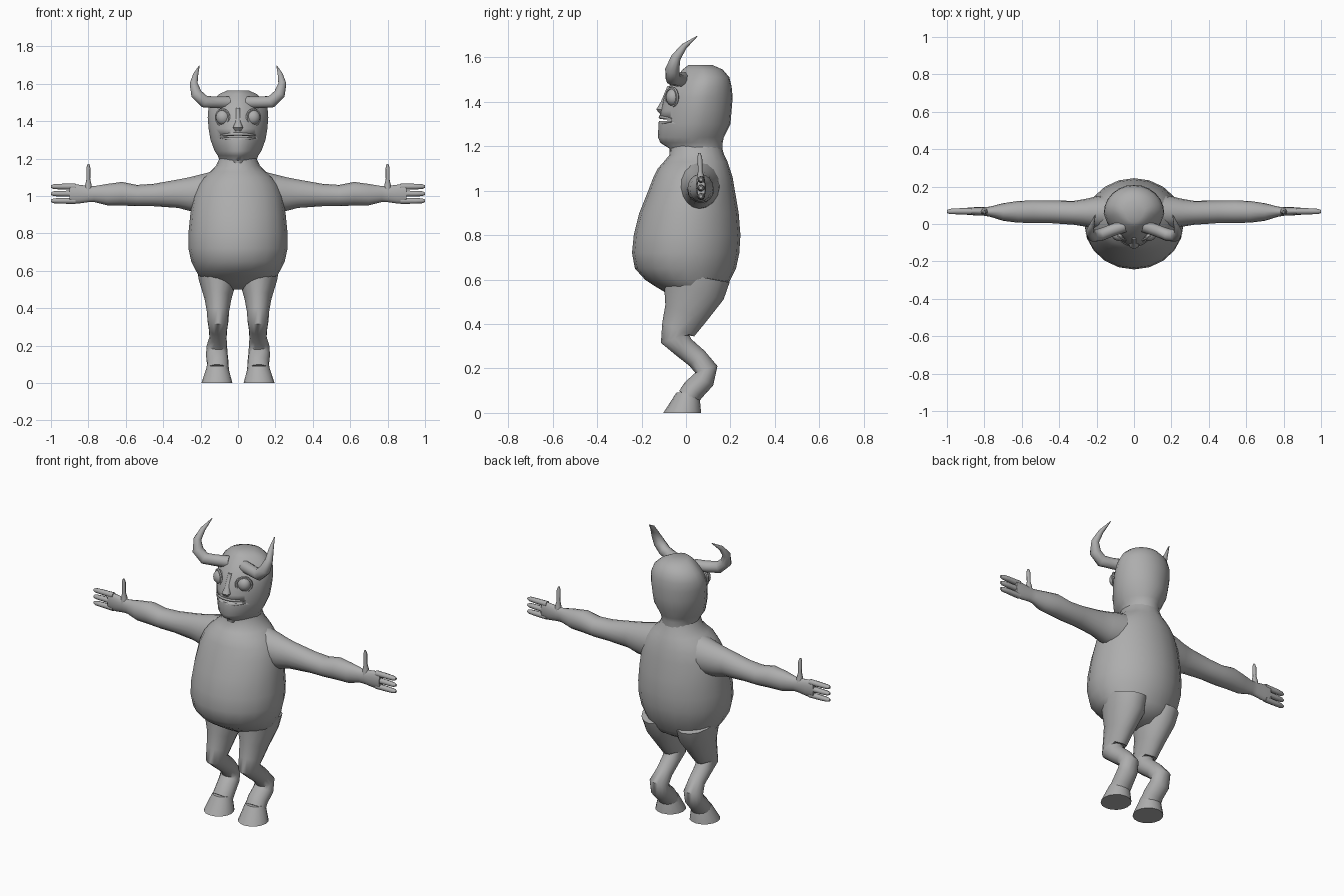
import bpy, bmesh
from math import sin, cos, tau, radians
from mathutils import Vector

if "Cube" in bpy.data.objects:
    bpy.data.objects.remove(bpy.data.objects["Cube"])

grey = bpy.data.materials.new("clay_grey")
grey.use_nodes = True
colour = (0.42, 0.42, 0.42, 1)
grey.diffuse_color = colour
grey.node_tree.nodes["Principled BSDF"].inputs["Base Color"].default_value = colour

X, Y, Z = Vector((1, 0, 0)), Vector((0, 1, 0)), Vector((0, 0, 1))


def finish(ob, name, angle=50):
    ob.name = name
    ob.data.materials.append(grey)
    bpy.ops.object.select_all(action='DESELECT')
    ob.select_set(True)
    bpy.context.view_layer.objects.active = ob
    bpy.ops.object.shade_smooth_by_angle(angle=radians(angle))
    return ob


def loft(name, rings, across, normal=None, sides=16, taper=0, angle=50):
    """Skin rings (x, y, z, radius across, other radius); rings face the path unless normal is set."""
    bm = bmesh.new()
    centres = [Vector(r[:3]) for r in rings]
    loops = []
    for i, ring in enumerate(rings):
        n = normal or (centres[min(i + 1, len(rings) - 1)] - centres[max(i - 1, 0)]).normalized()
        u = (across - n * across.dot(n)).normalized()
        v = n.cross(u)
        loop = []
        for k in range(sides):
            c, s = cos(tau * k / sides), sin(tau * k / sides)
            pos = centres[i] + u * ring[3] * c * (1 + taper * min(0, s)) + v * ring[4] * s
            loop.append(bm.verts.new(pos))
        loops.append(loop)
    for low, high in zip(loops, loops[1:]):
        for k in range(sides):
            j = (k + 1) % sides
            bm.faces.new((low[k], low[j], high[j], high[k]))
    bm.faces.new(loops[0][::-1])
    bm.faces.new(loops[-1])
    bmesh.ops.recalc_face_normals(bm, faces=bm.faces)
    mesh = bpy.data.meshes.new(name)
    bm.to_mesh(mesh)
    bm.free()
    ob = bpy.data.objects.new(name, mesh)
    bpy.context.collection.objects.link(ob)
    return finish(ob, name, angle)


def flip(rings, side):
    return [(r[0] * side, *r[1:]) for r in rings]


def tube(rows):
    return [(*r, r[-1]) for r in rows]


# Torso: height, front, back, half width
torso = [(.5, -.02, .1, .08), (.54, -.09, .165, .17), (.57, -.14, .185, .208), (.6, -.185, .2, .225),
         (.65, -.23, .225, .25), (.72, -.243, .24, .265), (.8, -.235, .245, .265),
         (.9, -.21, .237, .255), (1, -.17, .22, .24), (1.06, -.147, .21, .215),
         (1.1, -.127, .197, .185), (1.13, -.1, .187, .15), (1.16, -.075, .172, .118), (1.2, -.07, .16, .1)]
loft("torso", [(0, (f + b) / 2, z, w, (b - f) / 2) for z, f, b, w in torso], X, Z, 20)

# Head with a narrowed face
skull = [(1.15, .045, .1, .115), (1.19, .045, .1, .12), (1.215, .025, .108, .14), (1.24, .022, .125, .148),
         (1.3, .038, .147, .162), (1.36, .045, .157, .16), (1.42, .055, .162, .155), (1.47, .065, .158, .14),
         (1.51, .075, .138, .12), (1.545, .075, .1, .09), (1.565, .065, .055, .055)]
head = loft("head", [(0, y, z, a, b) for z, y, a, b in skull], X, Z, 24, .25)

# Mouth slit
bpy.ops.mesh.primitive_cube_add(size=1, location=(0, -.13, 1.319))
cutter = bpy.context.object
cutter.scale = (.19, .13, .011)
finish(cutter, "mouth_cutter")
cutter.hide_render = True
cutter.hide_set(True)
cut = head.modifiers.new("mouth", 'BOOLEAN')
cut.operation = 'DIFFERENCE'
cut.object = cutter

# Lips
for name, z, bow in (("upper_lip", 1.331, -.008), ("lower_lip", 1.304, .008)):
    path = []
    for i in range(-4, 5):
        t = i / 4
        path.append((.095 * t, -.114 + .05 * t * t, z + bow * t * t, .009 - .005 * t * t))
    loft(name, tube(path), Y, sides=8)

# Nose
loft("nose", [(0, -.07, 1.47, .012, .014), (0, -.095, 1.4, .015, .018),
              (0, -.11, 1.365, .027, .024), (0, -.105, 1.348, .02, .014)], X, Z, 8)

arm = [(.1, .06, 1.02, .1, .12), (.2, .06, 1.015, .088, .1), (.26, .06, 1.01, .074, .09),
       (.32, .06, 1.012, .064, .076), (.45, .065, 1.005, .06, .06), (.54, .066, 1.002, .06, .057),
       (.62, .065, 1.012, .058, .063), (.7, .064, 1.007, .047, .057), (.77, .066, 1.01, .027, .042),
       (.8, .067, 1.01, .023, .043), (.85, .068, 1.01, .022, .05), (.9, .068, 1.012, .018, .052)]
leg = [(.11, .05, .62, .11, .15), (.107, .035, .55, .102, .14), (.107, 0, .45, .072, .1),
       (.107, -.035, .375, .058, .078), (.107, -.05, .335, .057, .066), (.107, -.01, .295, .05, .05),
       (.107, .05, .245, .046, .048), (.113, .092, .195, .055, .052), (.113, .08, .15, .058, .05),
       (.108, .035, .105, .058, .052), (.109, .01, .07, .06, .05)]
hoof = [(.109, .007, .092, .054, .05), (.11, .004, .076, .06, .057), (.113, -.017, 0, .083, .085)]
horn = [(.05, -.01, 1.5, .034), (.12, -.035, 1.5, .032), (.18, -.058, 1.505, .034), (.222, -.062, 1.545, .032),
        (.237, -.045, 1.6, .022), (.226, -.008, 1.65, .014), (.207, .05, 1.695, .002)]
thumb = [(.8, .066, 1.02, .022), (.8, .066, 1.06, .017), (.8, .064, 1.09, .01),
         (.8, .062, 1.15, .011), (.8, .06, 1.17, .005)]

for label, side in (("left", 1), ("right", -1)):
    # Limbs and horns
    loft(label + "_arm", flip(arm, side), Y, X)
    loft(label + "_leg", flip(leg, side), X)
    loft(label + "_hoof", flip(hoof, side), X, Z)
    loft(label + "_horn", flip(tube(horn), side), Y, sides=10)

    # Thumb and three fingers
    loft(label + "_thumb", flip(tube(thumb), side), X, sides=8)
    for n, z in enumerate((1.05, 1.012, .974)):
        finger = [(.87, .068, z, .017, .017), (.95, .068, z, .016, .015),
                  (.985, .067, z, .014, .013), (1, .067, z, .008, .007)]
        loft(f"{label}_finger_{n + 1}", flip(finger, side), Y, X, 8)

    # Eye and eyelid ring
    bpy.ops.mesh.primitive_uv_sphere_add(segments=16, ring_count=10, radius=1, location=(.08 * side, -.057, 1.42))
    eye = bpy.context.object
    eye.scale = (.038, .034, .04)
    finish(eye, label + "_eye")
    bpy.ops.mesh.primitive_torus_add(location=(.083 * side, -.063, 1.42), rotation=(radians(90), 0, radians(35 * side)),
                                     major_segments=20, minor_segments=6, major_radius=.042, minor_radius=.007)
    finish(bpy.context.object, label + "_eyelid")
